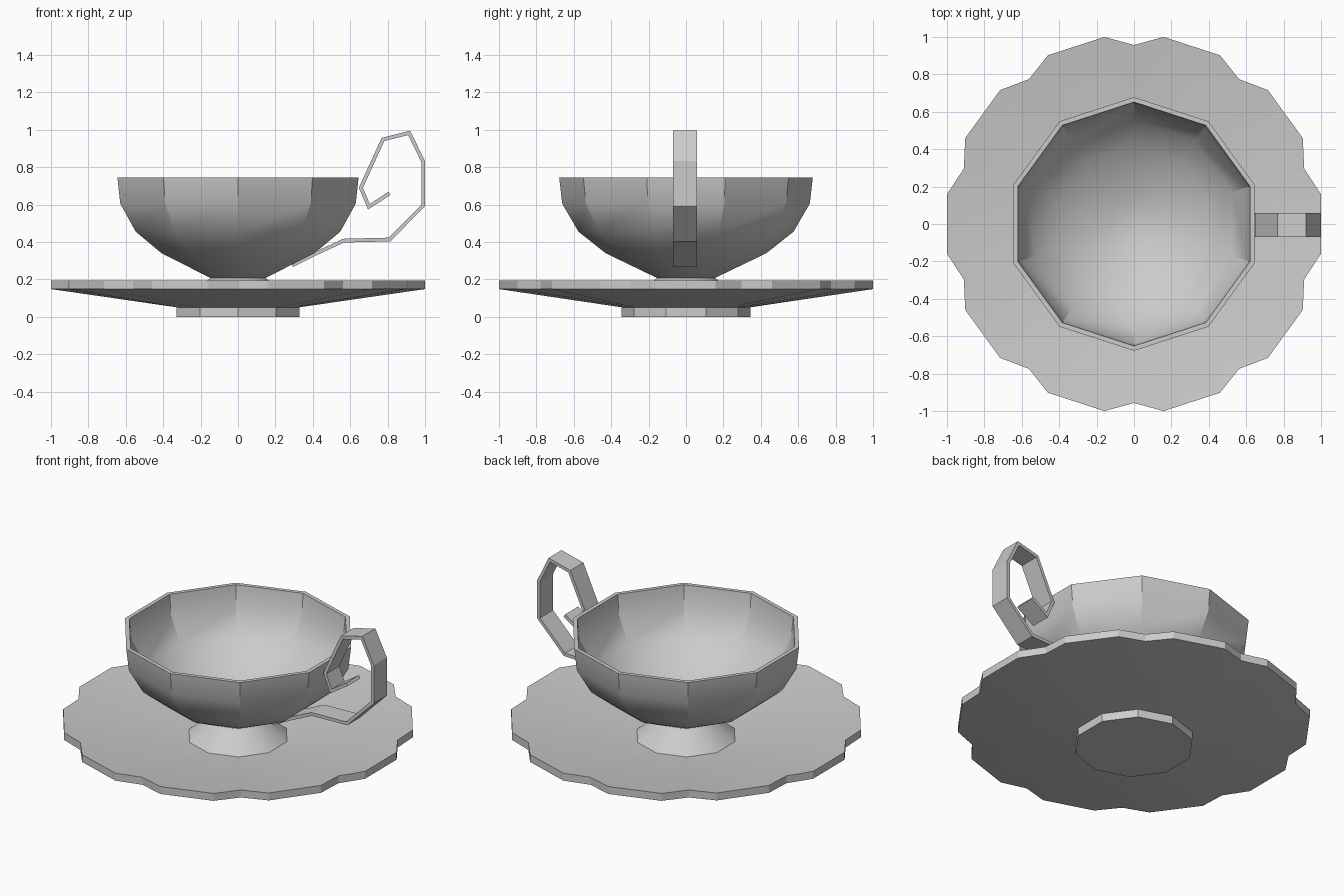
import bpy, math
from mathutils import Vector

if "Cube" in bpy.data.objects:
    bpy.data.objects.remove(bpy.data.objects["Cube"])

SIDES = 10


def make_object(name, verts, faces, smooth=30):
    mesh = bpy.data.meshes.new(name)
    mesh.from_pydata(verts, [], faces)
    mesh.validate()
    obj = bpy.data.objects.new(name, mesh)
    bpy.context.collection.objects.link(obj)
    bpy.ops.object.select_all(action='DESELECT')
    obj.select_set(True)
    bpy.context.view_layer.objects.active = obj
    bpy.ops.object.mode_set(mode='EDIT')
    bpy.ops.mesh.select_all(action='SELECT')
    bpy.ops.mesh.normals_make_consistent(inside=False)
    bpy.ops.object.mode_set(mode='OBJECT')
    bpy.ops.object.shade_smooth_by_angle(angle=math.radians(smooth))
    return obj


def rings_object(name, rings, smooth=30):
    """Skin a stack of equal rings and cap both ends."""
    n = len(rings[0])
    verts = [v for ring in rings for v in ring]
    faces = [(r * n + i, r * n + (i + 1) % n, (r + 1) * n + (i + 1) % n, (r + 1) * n + i)
             for r in range(len(rings) - 1) for i in range(n)]
    faces += [tuple(range(n)), tuple(range(len(verts) - n, len(verts)))]
    return make_object(name, verts, faces, smooth)


def polar(deg, r, z):
    a = math.radians(deg)
    return (r * math.cos(a), r * math.sin(a), z)


def decagon(r, z):
    return [polar(90 + 360 / SIDES * i, r, z) for i in range(SIDES)]


def scallop(z):
    # Each of the ten lobes: one notch and two outer corners
    return [polar(90 + 36 * i + off, r, z) for i in range(SIDES)
            for off, r in ((0, 0.957), (9, 1.0125), (27, 1.0125))]


def inner_ring(r, z):
    # Same point count as the scalloped edge, lying on a decagon
    mid = r * math.cos(math.radians(18)) / math.cos(math.radians(9))
    return [polar(90 + 36 * i + off, q, z) for i in range(SIDES)
            for off, q in ((0, r), (9, mid), (27, mid))]


# Saucer: shallow dish with scalloped rim
rings_object("saucer", [inner_ring(0.34, 0.05), scallop(0.148),
                        scallop(0.195), inner_ring(0.30, 0.095)])

# Saucer foot
rings_object("saucer_foot", [decagon(0.345, 0), decagon(0.345, 0.052)])

# Cup bowl: up the outside, over the rim, down the inside
bowl = [(0.15, 0.205), (0.43, 0.34), (0.575, 0.455), (0.662, 0.605), (0.678, 0.745),
        (0.652, 0.745), (0.636, 0.61), (0.553, 0.475), (0.415, 0.365), (0.14, 0.232)]
rings_object("cup_bowl", [decagon(r, z) for r, z in bowl])

# Flared cup foot
rings_object("cup_foot", [decagon(0.30, 0.09), decagon(0.165, 0.2), decagon(0.15, 0.21)])

# Handle: flat strip swept along an angular curl
path = [Vector(p) for p in (
    (0.29, 0.275), (0.42, 0.34), (0.565, 0.407), (0.81, 0.413), (0.99, 0.595), (0.99, 0.83),
    (0.915, 0.983), (0.775, 0.948), (0.657, 0.69), (0.70, 0.588), (0.81, 0.66))]
half = 0.01
strip = []
for i, p in enumerate(path):
    d_in = (p - path[max(i - 1, 0)]).normalized() if i else (path[1] - p).normalized()
    d_out = (path[i + 1] - p).normalized() if i < len(path) - 1 else d_in
    t = (d_in + d_out).normalized()
    off = Vector((-t.y, t.x)) * half / max(t.dot(d_in), 0.5)
    a, b = p + off, p - off
    strip.append([(a.x, -0.07, a.y), (a.x, 0.06, a.y), (b.x, 0.06, b.y), (b.x, -0.07, b.y)])
rings_object("cup_handle", strip, 15)
